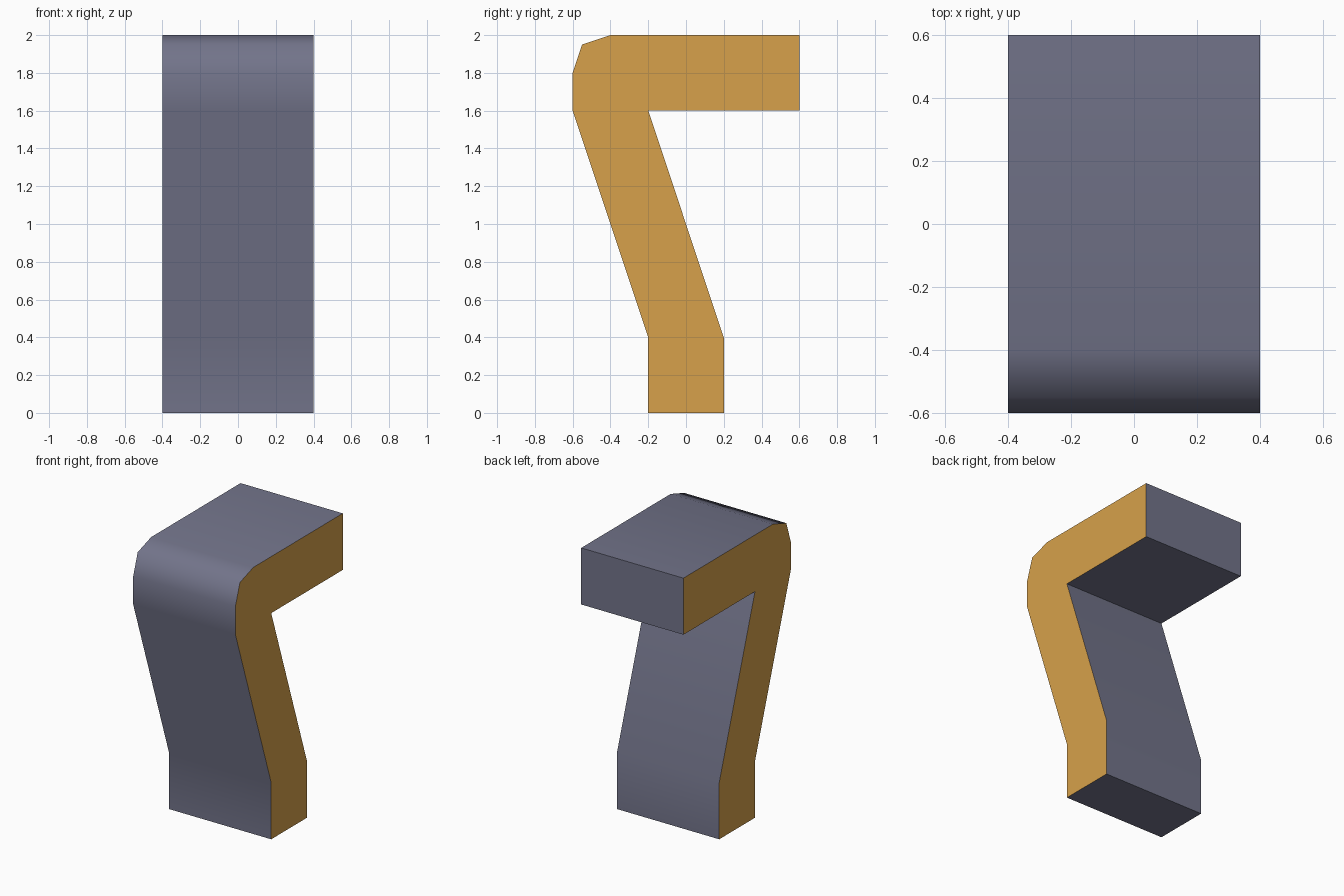
import bpy, bmesh, math

if "Cube" in bpy.data.objects:
    bpy.data.objects.remove(bpy.data.objects["Cube"])

def material(name, rgb):
    m = bpy.data.materials.new(name)
    m.diffuse_color = (*rgb, 1.0)
    m.use_nodes = True
    m.node_tree.nodes["Principled BSDF"].inputs["Base Color"].default_value = m.diffuse_color
    return m

# Side outline of the bent bracket as (y, z), counter-clockwise
profile = [(-0.2, 0), (0.2, 0), (0.2, 0.4), (-0.2, 1.6), (0.6, 1.6), (0.6, 2),
           (-0.4, 2), (-0.55, 1.95), (-0.6, 1.8), (-0.6, 1.6), (-0.2, 0.4)]
half_width = 0.4

# Extrude the outline across the width
bm = bmesh.new()
side = bm.faces.new([bm.verts.new((-half_width, y, z)) for y, z in profile])
ext = bmesh.ops.extrude_face_region(bm, geom=[side], use_keep_orig=True)
moved = [v for v in ext["geom"] if isinstance(v, bmesh.types.BMVert)]
bmesh.ops.translate(bm, verts=moved, vec=(2 * half_width, 0, 0))
bmesh.ops.recalc_face_normals(bm, faces=bm.faces)

# Orange side faces, slate elsewhere
for f in bm.faces:
    f.material_index = 1 if abs(f.normal.x) > 0.9 else 0

mesh = bpy.data.meshes.new("bent_bracket")
bm.to_mesh(mesh)
bm.free()
mesh.materials.append(material("slate grey", (0.17, 0.175, 0.255)))
mesh.materials.append(material("orange", (0.68, 0.355, 0.07)))
bracket = bpy.data.objects.new("bent_bracket", mesh)
bpy.context.collection.objects.link(bracket)

# Smooth bends, crisp square corners
bpy.context.view_layer.objects.active = bracket
bracket.select_set(True)
bpy.ops.object.shade_smooth_by_angle(angle=math.radians(60))
